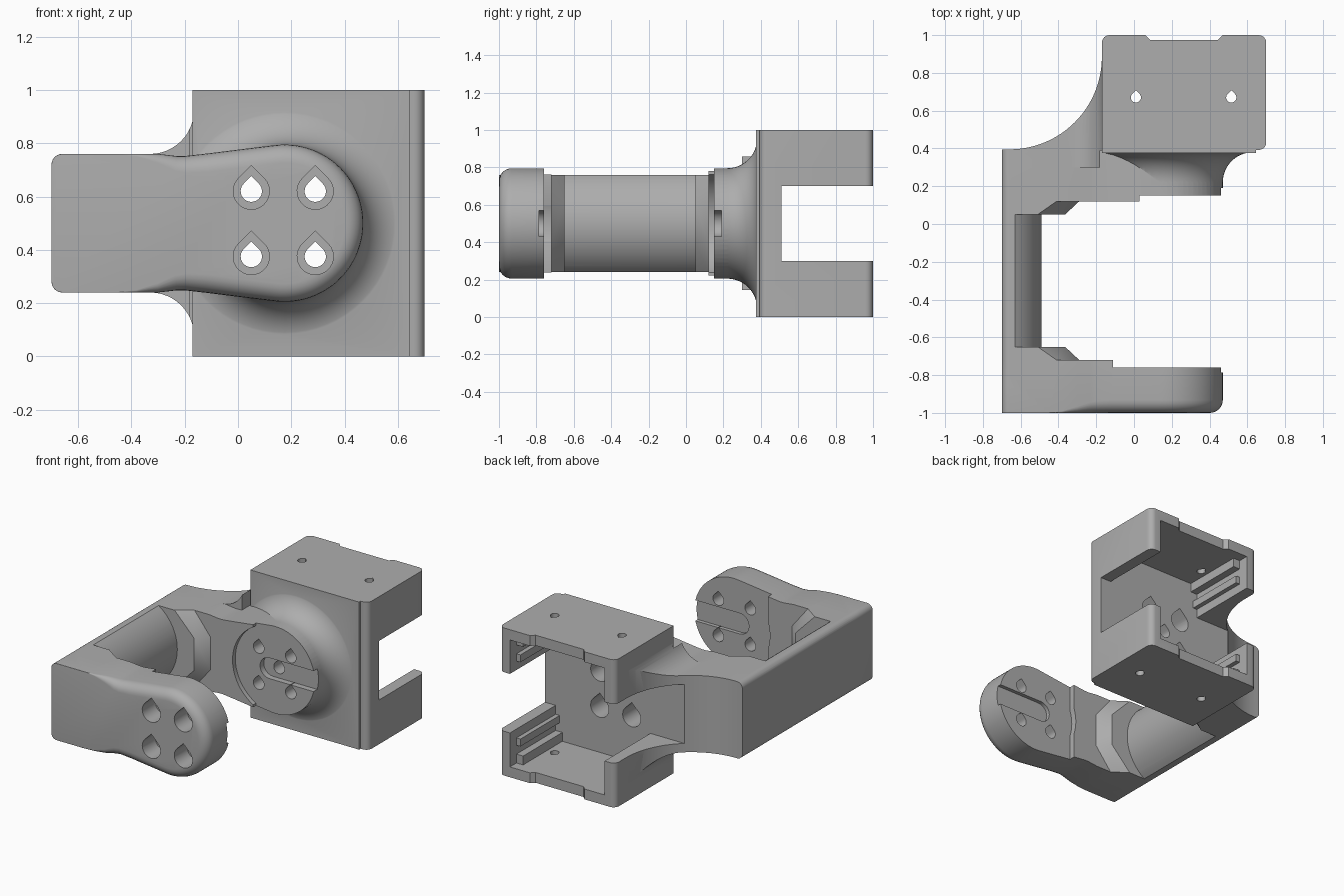
import bpy, bmesh
from math import sin, cos, pi, radians
from mathutils import Vector

cube = bpy.data.objects.get("Cube")
if cube:
    bpy.data.objects.remove(cube, do_unlink=True)

grey = bpy.data.materials.new("matte grey")
grey.use_nodes = True
grey.diffuse_color = (0.42, 0.42, 0.42, 1)
grey.node_tree.nodes["Principled BSDF"].inputs["Base Color"].default_value = (0.42, 0.42, 0.42, 1)

CX, CZ, R = 0.175, 0.5, 0.295   # pivot axis and pad radius


def finish(bm, name):
    bmesh.ops.recalc_face_normals(bm, faces=bm.faces)
    me = bpy.data.meshes.new(name)
    bm.to_mesh(me)
    bm.free()
    me.materials.append(grey)
    ob = bpy.data.objects.new(name, me)
    bpy.context.collection.objects.link(ob)
    return ob


def place(p, axis, t):
    return (p[0], p[1], t) if axis == "z" else (p[0], t, p[1])


def loft(name, rings):
    bm = bmesh.new()
    loops = [[bm.verts.new(p) for p in ring] for ring in rings]
    n = len(loops[0])
    for a, b in zip(loops, loops[1:]):
        for i in range(n):
            j = (i + 1) % n
            bm.faces.new((a[i], a[j], b[j], b[i]))
    bm.faces.new(loops[0])
    bm.faces.new(loops[-1])
    return finish(bm, name)


def prism(name, pts, axis, lo, hi):
    return loft(name, [[place(p, axis, t) for p in pts] for t in (lo, hi)])


def box(name, x, y, z):
    return prism(name, [(x[0], y[0]), (x[1], y[0]), (x[1], y[1]), (x[0], y[1])], "z", *z)


def hull(name, pts):
    bm = bmesh.new()
    for p in pts:
        bm.verts.new(p)
    bmesh.ops.convex_hull(bm, input=bm.verts)
    return finish(bm, name)


def arc(cx, cy, r, a0, a1, n):
    return [(cx + r * cos(radians(a0 + (a1 - a0) * i / n)),
             cy + r * sin(radians(a0 + (a1 - a0) * i / n))) for i in range(n + 1)]


def teardrop(cx, cy, r):
    return arc(cx, cy, r, 135, 405, 20) + [(cx, cy + r * 1.414)]


def combine(a, b, op="UNION"):
    m = a.modifiers.new("combine", "BOOLEAN")
    m.operation, m.solver, m.object = op, "EXACT", b
    bpy.context.view_layer.objects.active = a
    bpy.ops.object.modifier_apply(modifier=m.name)
    bpy.data.objects.remove(b, do_unlink=True)
    return a


def cut(a, b):
    return combine(a, b, "DIFFERENCE")


def flip(p):   # mirror between the two inner arm faces
    return (p[0], -0.6 - p[1], p[2])


# Paddle outline shared by both arms
upper = arc(CX, CZ, R, 0, 98, 24) + [(0, 0.776), (-0.12, 0.761), (-0.2, 0.752), (-0.23, 0.752),
                                     (-0.3, 0.76), (-0.38, 0.76), (-0.45, 0.76)]
upper += arc(-0.66, 0.72, 0.04, 90, 180, 6)
paddle = upper + [(x, 1 - z) for x, z in reversed(upper[1:])]


def rounded_ring(k):   # front rim rounding that fades out towards the wall
    a, ring, n = pi / 2 * k / 6, [], len(paddle)
    for i, p in enumerate(paddle):
        d = Vector(paddle[(i + 1) % n]) - Vector(paddle[i - 1])
        inward = Vector((-d.y, d.x)).normalized()
        w = min(1, max(0, (p[0] + 0.45) / 0.3))
        r = 0.068 * max(0.02, w * w * (3 - 2 * w))
        q = Vector(p) + inward * r * (1 - cos(a))
        ring.append((q.x, -1 + r * (1 - sin(a)), q.y))
    return ring


# Front arm, rear arm with raised inner faces cut back to round pads
front_arm = loft("front_arm", [[place(p, "y", -0.72) for p in paddle]] + [rounded_ring(k) for k in range(7)])
rear_arm = prism("rear_arm", paddle, "y", 0.12, 0.39)
pad = arc(CX, CZ, 0.3, 0, 354, 59)
cut(front_arm, prism("pad_cut", pad, "y", -0.76, -0.6))
cut(front_arm, box("pad_trim", (-0.11, 0.7), (-0.76, -0.6), (0, 1)))
cut(rear_arm, prism("pad_cut", pad, "y", 0, 0.15))
cut(rear_arm, box("pad_trim", (0.03, 0.7), (0, 0.15), (0, 1)))

# Joining wall with a bulged inner face
wall_pts = (arc(-0.801, CZ, 0.311, -56.7, 56.7, 24)
            + arc(-0.66, 0.72, 0.04, 90, 180, 6) + arc(-0.66, 0.28, 0.04, 180, 270, 6))
body = prism("motor_bracket", wall_pts, "y", -0.85, 0.3)
combine(body, front_arm)
combine(body, rear_arm)

# Chamfered gussets in the inner corners
half = [(-0.65, 0.05, 0.76), (-0.51, 0.05, 0.76), (-0.365, 0.05, 0.61),
        (-0.65, 0.2, 0.76), (-0.41, 0.12, 0.76), (-0.29, 0.12, 0.61),
        (-0.41, 0.2, 0.76), (-0.29, 0.2, 0.61)]
gusset = half + [(x, y, 1 - z) for x, y, z in half]
combine(body, hull("rear_gusset", gusset))
combine(body, hull("front_gusset", [flip(p) for p in gusset]))

# Web sweeping from the wall to the housing, flared in both directions
web = prism("web", [(-0.7, 0.3), (-0.7, 0.395)] + arc(-0.66, 0.885, 0.49, -90, 0, 24)
            + [(-0.1, 0.885), (-0.1, 0.39), (-0.18, 0.39), (-0.18, 0.3)], "z", -0.1, 1.1)
top = [(-0.1, 0.925)] + arc(-0.33, 0.925, 0.165, 0, -90, 12) + arc(-0.66, 0.72, 0.04, 90, 180, 6)
combine(web, prism("web_side", top + [(x, 1 - z) for x, z in reversed(top)], "y", 0.2, 1.1), "INTERSECT")
combine(body, web)

# Housing block
house = ([(-0.17, 0.375), (0.645, 0.375), (0.645, 0.392)] + arc(0.66, 0.432, 0.04, -90, 0, 6)
         + arc(0.66, 0.96, 0.04, 0, 90, 6) + [(0.47, 1), (0.445, 0.975), (0.085, 0.975), (0.06, 1)]
         + arc(-0.13, 0.96, 0.04, 90, 180, 6))
combine(body, prism("housing", house, "z", 0, 1))

# Flared round boss in front of the housing
profile = [(R, 0.15)] + arc(0.455, 0.22, 0.16, 180, 92, 12) + [(0.455, 0.4)]
boss = loft("boss", [[(CX + r * cos(2 * pi * i / 64), y, CZ + r * sin(2 * pi * i / 64))
                      for i in range(64)] for r, y in profile])
cut(boss, box("boss_trim", (-0.6, -0.165), (0, 0.6), (-0.1, 1.1)))
combine(body, boss)

# Motor cavity, side slot and mounting ledges
cut(body, box("cavity", (-0.09, 0.62), (0.51, 1.2), (0.07, 0.93)))
cut(body, box("slot", (-0.9, 0.9), (0.51, 1.2), (0.3, 0.7)))
for x in ((-0.12, -0.04), (0.57, 0.65)):
    for z in ((0.05, 0.13), (0.19, 0.24), (0.76, 0.81), (0.87, 0.95)):
        x2 = x if z[0] < 0.1 or z[1] > 0.9 else (x[0] + 0.02 * (x[0] > 0), x[1] - 0.02 * (x[0] < 0))
        combine(body, box("ledge", x2, (0.5, 0.93), z))

# Teardrop bolt holes with counterbores
for x in (0.05, 0.29):
    for z in (0.375, 0.62):
        cut(body, prism("bolt_hole", teardrop(x, z, 0.04), "y", -1.2, 0.6))
        cut(body, prism("front_bore", teardrop(x, z, 0.068), "y", -1.2, -0.86))
        cut(body, prism("rear_bore", teardrop(x, z, 0.068), "y", 0.27, 0.6))
cut(body, prism("axle_hole", teardrop(CX, CZ, 0.04), "y", 0, 0.6))

# Keyway grooves in both pads
keyway = arc(0.13, CZ, 0.07, 90, 270, 12) + [(0.6, 0.43), (0.6, 0.57)]
cut(body, prism("rear_keyway", keyway, "y", 0.05, 0.19))
cut(body, prism("front_keyway", keyway, "y", -0.785, -0.65))

# Small screw holes through the housing plates
for x in (0.01, 0.515):
    cut(body, prism("screw_hole", teardrop(x, 0.67, 0.027), "z", -0.1, 1.1))

bpy.ops.object.select_all(action="DESELECT")
body.select_set(True)
bpy.context.view_layer.objects.active = body
bpy.ops.object.shade_smooth_by_angle(angle=radians(30))
